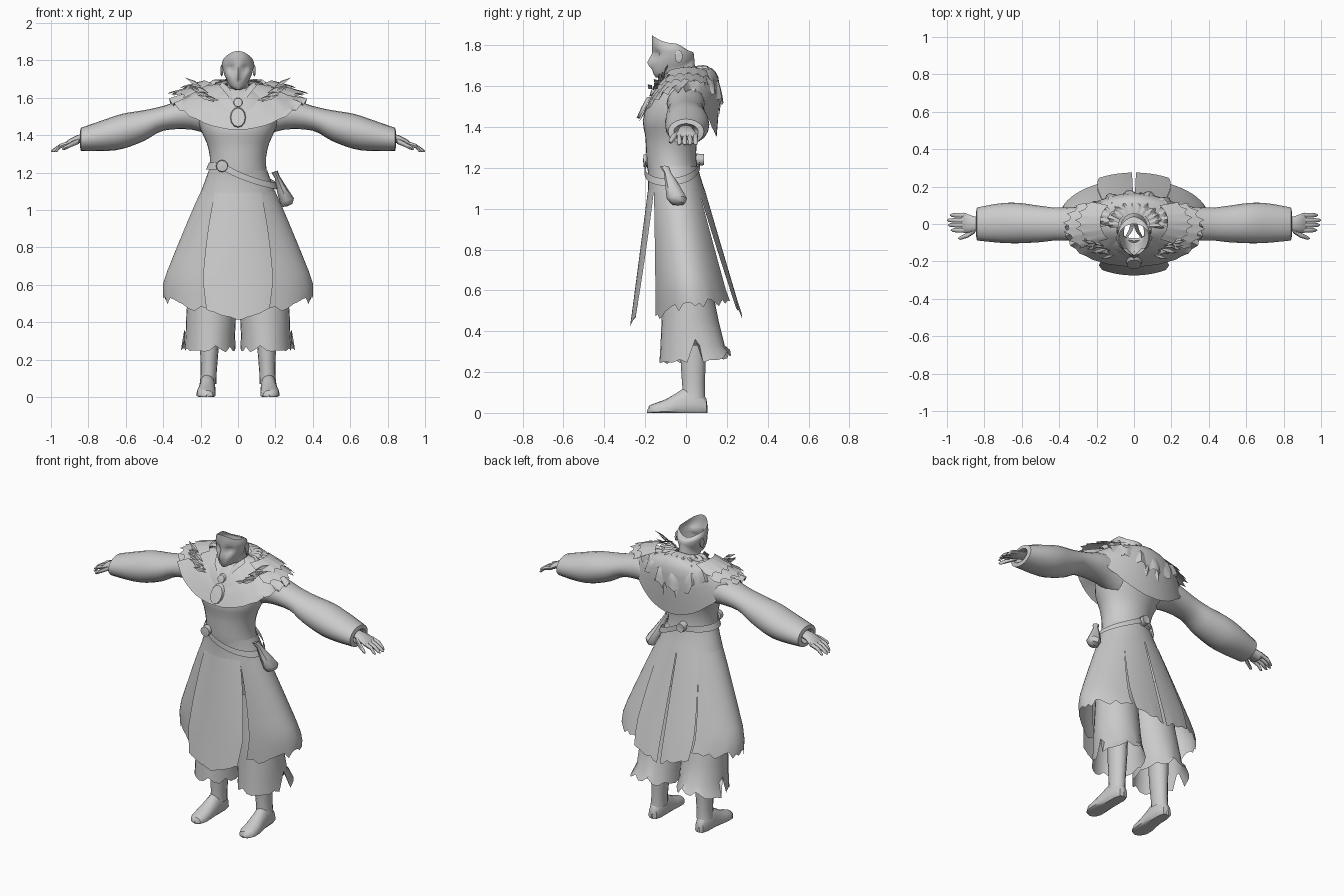
import bpy, bmesh, math, random
from mathutils import Vector

if "Cube" in bpy.data.objects:
    bpy.data.objects.remove(bpy.data.objects["Cube"])
random.seed(4)
rad = math.radians

grey = bpy.data.materials.new("cloth_grey")
grey.diffuse_color = (0.6, 0.6, 0.6, 1)
grey.use_nodes = True
grey.node_tree.nodes["Principled BSDF"].inputs["Base Color"].default_value = grey.diffuse_color


def smooth(rows, n):
    """Catmull-Rom interpolation between control rows."""
    if n < 2:
        return rows
    out = []
    for i in range(len(rows) - 1):
        r = [rows[max(i - 1, 0)], rows[i], rows[i + 1], rows[min(i + 2, len(rows) - 1)]]
        for k in range(n):
            t = k / n
            out.append([0.5 * (2 * b + (c - a) * t + (2 * a - 5 * b + 4 * c - d) * t * t
                               + (3 * b - a - 3 * c + d) * t ** 3) for a, b, c, d in zip(*r)])
    return out + [rows[-1]]


def loft(name, grids, closed=True, mirror=False, n=1):
    """Skin one or more grids of points into a single object."""
    bm = bmesh.new()
    for rows in grids:
        rows = smooth(rows, n)
        for s in ((1, -1) if mirror else (1,)):
            vs = [[bm.verts.new((p.x * s, p.y, p.z)) for p in r] for r in rows]
            m = len(rows[0])
            for a, b in zip(vs, vs[1:]):
                for j in range(m if closed else m - 1):
                    k = (j + 1) % m
                    bm.faces.new((a[j], a[k], b[k], b[j]))
    bmesh.ops.recalc_face_normals(bm, faces=bm.faces)
    me = bpy.data.meshes.new(name)
    bm.to_mesh(me)
    bm.free()
    me.materials.append(grey)
    ob = bpy.data.objects.new(name, me)
    bpy.context.collection.objects.link(ob)
    return ob


def oval(a, w, yf, yb, zf, zs, zb, yc=None, xc=0):
    """Point on an oval; angle 0 is the front, 90 degrees is +x."""
    yc = (yf + yb) / 2 if yc is None else yc
    c = math.cos(a)
    ye, ze = (yf, zf) if c > 0 else (yb, zb)
    return Vector((xc + w * math.sin(a), yc + abs(c) * (ye - yc), zs + c * c * (ze - zs)))


def ring(args, n=32, a0=0.0, a1=360.0, **kw):
    cnt = n if a1 - a0 >= 360 else n + 1
    return [oval(rad(a0 + (a1 - a0) * i / n), *args, **kw) for i in range(cnt)]


def flat(z, w, yf, yb):
    return (w, yf, yb, z, z, z)


def tube(secs, n=16):
    """Rings across x from (x, y, z, ry, rz)."""
    return [[Vector((x, y + ry * math.cos(2 * math.pi * i / n), z + rz * math.sin(2 * math.pi * i / n)))
             for i in range(n)] for x, y, z, ry, rz in secs]


# Head: open-topped shell with neck, pulled-out nose and pressed-in eye sockets
head = [(.08, -.09, .06, 1.58, 1.60, 1.62), (.062, -.075, .045, 1.62, 1.65, 1.69),
        (.056, -.085, .042, 1.64, 1.67, 1.72), (.056, -.148, .04, 1.643, 1.685, 1.74),
        (.068, -.165, .04, 1.68, 1.71, 1.75), (.077, -.165, .038, 1.715, 1.735, 1.757),
        (.083, -.157, .035, 1.755, 1.76, 1.765), (.086, -.166, .025, 1.79, 1.785, 1.77),
        (.077, -.167, 0, 1.85, 1.81, 1.775)]
rows = [ring(r, yc=-.06) for r in head]
rows[5][0].y = -.19
rows[6][0].y = -.168
for j in (2, 3, 30, 29):
    rows[6][j].y += .013
loft("head", [rows], n=2)
ears = [[Vector((.08 + .014 * u, -.035 + .02 * f * math.cos(t), 1.745 + .032 * f * math.sin(t)))
         for t in [i * math.pi / 4 for i in range(8)]] for u, f in ((0, .7), (.7, 1), (1, .5), (.8, .02))]
loft("ears", [ears], mirror=True)

# Torso
torso = [flat(1.15, .17, -.18, .07), flat(1.2, .155, -.19, .055), flat(1.28, .15, -.195, .05),
         flat(1.36, .168, -.2, .06), flat(1.43, .2, -.212, .09), flat(1.52, .22, -.185, .11),
         flat(1.6, .19, -.14, .1), flat(1.65, .09, -.09, .07)]
loft("torso", [[ring(r) for r in torso]], n=2)

# Sleeves with an inward-turned cuff
sleeve = [(.14, 0, 1.48, .085, .085), (.25, 0, 1.515, .095, .085), (.4, 0, 1.49, .087, .066),
          (.5, 0, 1.452, .097, .082), (.62, .005, 1.42, .108, .094), (.72, .005, 1.398, .105, .083),
          (.84, 0, 1.377, .088, .062)]
loft("sleeves", [tube(sleeve, 20)], mirror=True, n=3)
loft("cuff_linings", [tube([(.84, 0, 1.377, .088, .062), (.845, 0, 1.377, .06, .04),
                            (.8, 0, 1.38, .04, .02)], 20)], mirror=True)

# Hands
hand = [tube([(.8, 0, 1.39, .035, .022), (.86, 0, 1.378, .042, .022), (.91, .006, 1.355, .055, .019),
              (.925, .006, 1.348, .04, .005)], 12)]
for y, end in ((.047, .985), (.02, 1.0), (-.006, .995), (-.033, .98)):
    hand.append(tube([(.9, y, 1.358, .012, .013), (.95, y, 1.342, .012, .012),
                      (end - .012, y, 1.319, .01, .01), (end, y, 1.312, .002, .003)], 8))
hand.append(tube([(.85, -.03, 1.37, .018, .016), (.89, -.06, 1.352, .014, .014),
                  (.93, -.075, 1.33, .01, .011), (.94, -.077, 1.325, .002, .002)], 8))
loft("hands", hand, mirror=True)

# Skirt: waist yoke, then separate flared panels with ragged hems
loft("skirt_yoke", [[ring(r) for r in (flat(1.21, .157, -.19, .058), flat(1.16, .175, -.185, .07),
                                       flat(1.08, .205, -.187, .095))]], n=2)


def panel(name, top, bottom, yf, yb, hem, jag, mirror=False, cols=16):
    grid = []
    for i in range(9):
        t = i / 8
        row = []
        for j in range(cols + 1):
            u = j / cols
            a = rad((top[0] + (top[1] - top[0]) * u) * (1 - t) + (bottom[0] + (bottom[1] - bottom[0]) * u) * t)
            x = hem[0] + (hem[1] - hem[0]) * min(2 * u, 1) + (hem[2] - hem[1]) * max(2 * u - 1, 0)
            z = 1.1 + (x - 1.1) * t
            w = .198 + .202 * min(1, (1.1 - z) / .48) ** .95
            p = oval(a, w, -.185 + (yf + .185) * t, .09 + (yb - .09) * t, z, z, z, yc=-.047 + .077 * t)
            if i == 8:
                p.z += jag * random.uniform(-1, 1)
            row.append(p)
        grid.append(row)
    return loft(name, [grid], closed=False, mirror=mirror)


panel("front_panel", (-38, 38), (-25, 25), -.275, .2, (.47, .41, .47), .004)
panel("side_panels", (37, 142), (24, 152), -.165, .24, (.46, .54, .53), .025, True, 22)
panel("back_panels", (141, 179.5), (152, 178.5), -.2, .275, (.51, .49, .47), .014, True, 8)

# Wide trousers with ragged hems and an outer slit
legs = [(.125, .125, -.1, .1, .85), (.135, .128, -.115, .13, .6), (.143, .133, -.12, .16, .45),
        (.148, .132, -.125, .19, .33)]
rows = [ring(flat(z, w, yf, yb), 28, xc=xc) for xc, w, yf, yb, z in legs]
hem = ring((.137, -.13, .22, .245, .25, .28), 28, xc=.15)
for j, p in enumerate(hem):
    p.z += random.uniform(-.008, .012) + (.02 if j > 10 and j % 3 == 0 else 0)
    if 7 < j < 12:
        p.x += .022
hem[7].z += .11
rows.append(hem)
loft("trousers", [rows], mirror=True)

# Shins and feet
shin = [(.15, .058, -.025, .1, .5), (.153, .05, -.027, .097, .27), (.157, .043, -.018, .092, .13),
        (.16, .045, -.02, .095, .07)]
loft("shins", [[ring(flat(z, w, yf, yb), 16, xc=x) for x, w, yf, yb, z in shin]], mirror=True, n=2)
foot = [(.105, .162, .004, .03), (.1, .162, .03, .07), (.06, .162, .045, .12), (0, .163, .046, .128),
        (-.05, .166, .05, .095), (-.1, .17, .055, .066), (-.15, .17, .053, .048), (-.18, .168, .036, .036),
        (-.19, .167, .004, .012)]
rows = []
for y, xc, w, h in foot:
    rows.append([Vector((xc + w * math.cos(t) * (1 if math.sin(t) < 0 else .92), y,
                         max(0, h * (.35 + .65 * math.sin(t)))))
                 for t in [i * math.pi / 8 for i in range(16)]])
loft("feet", [rows], mirror=True)

# Mantle: draped shoulder cape, pointed at front and back, over a shorter layer
cape = [(.07, -.085, .055, 1.64, 1.675, 1.70), (.17, -.125, .13, 1.59, 1.665, 1.685),
        (.27, -.178, .165, 1.53, 1.625, 1.6), (.36, -.228, .15, 1.43, 1.565, 1.35)]
rows = [ring(r, 48) for r in cape]
for j in range(48):
    side = abs(math.sin(j * math.pi / 24))
    rows[2][j] += Vector((0, 0, .008 * math.sin(j * 2.1) * side))
    if j % 2:
        rows[3][j] *= 1 + .035 * side ** 2
        rows[3][j].z -= .02 * side
loft("mantle", [rows], n=3)
layers = []
for k in range(2):
    w, z = .32 - .06 * k, 1.628 + .03 * k
    for a0 in (50, 230):
        r0 = ring((w - .08, -.15 + .02 * k, .15, z, z + .035, z), 16, a0, a0 + 80)
        r1 = ring((w + .03, -.2 + .03 * k, .18, z - .05, z + .006, z - .05), 16, a0, a0 + 80)
        for p in r1[1::3]:
            p.x *= 1.09
            p.z -= .012
        layers.append([r0, r1])
loft("mantle_folds", layers, closed=False, n=2)

# Ruffled fur collar around the back
tiers = []
for k in range(3):
    r = [(.08 + .045 * k, -.06, .06 + .03 * k, 1.65, 1.69 - .015 * k, 1.70 - .03 * k),
         (.13 + .05 * k, -.09, .11 + .025 * k, 1.64, 1.69 - .015 * k, 1.69 - .04 * k),
         (.155 + .05 * k, -.11, .128 + .022 * k, 1.6, 1.655 - .01 * k, 1.64 - .06 * k)]
    rows = [ring(q, 44, 72, 288) for q in r]
    for i, row in enumerate(rows):
        for j, p in enumerate(row):
            f = 1 + .035 * i * math.sin(j * 1.25 + k * 2)
            p.x, p.y = p.x * f, p.y * f
            p.z += .009 * i * math.sin(j * 1.7 + k) + (random.uniform(-.02, .006) if i == 2 else 0)
    tiers.append(rows)
loft("fur_collar", tiers, closed=False, n=2)


# Pointed tufts on the shoulders and down the back
def leaf(base, tip, width, up):
    d = tip - base
    s = d.cross(up).normalized() * width
    m = base + d * .45
    return [[base, base + up * .003, base], [m - s, m + up * width * .6, m + s], [tip, tip, tip]]


tufts = []
for i in range(13):
    u = i / 12
    b = Vector((.11 + .1 * u, -.165 + .07 * u, 1.575 + .075 * u)) + Vector([random.uniform(-.012, .012) for _ in "xyz"])
    d = Vector((.085, random.uniform(-.03, .03), random.uniform(.02, .055))) * random.uniform(.7, 1.05)
    tufts.append(leaf(b, b + d, .013, Vector((0, -.7, .7))))
for i in range(6):
    b = Vector((.03 + .035 * i, .155 - .012 * i, 1.56 + .01 * i))
    tufts.append(leaf(b, b + Vector((.015, .008, -.07 - .03 * random.random())), .02, Vector((0, 1, .2))))
loft("tufts", tufts, closed=False, mirror=True)

# Neckline lapels and pendant
loft("lapels", [[[Vector((.085, -.06, 1.685)), Vector((.055, -.1, 1.66)), Vector((.004, -.125, 1.59))],
                 [Vector((.1, -.07, 1.665)), Vector((.075, -.125, 1.635)), Vector((.012, -.165, 1.555))]]],
     closed=False, mirror=True)


def plate(cx, cz, y0, y1, rx, rz, lean=0.0, n=12):
    return [[Vector((cx + rx * f * math.sin(t), y + lean * (cz - (cz + rz * math.cos(t))) * f * -1, cz + rz * f * math.cos(t)))
             for t in [2 * math.pi * i / n for i in range(n)]]
            for y, f in ((y0, 1), (y1, .9), (y1 - .002, .01))]


loft("pendant", [plate(0, 1.495, -.2, -.217, .042, .055, .5), plate(0, 1.575, -.155, -.17, .025, .025, .4)])

# Belt sagging from the buckle to the pouch, and its round studs
band = [[], []]
for i in range(48):
    a = -180 + 7.5 * i
    z = 1.235 - (.105 * math.sin(math.pi * (a + 30) / 210) if a > -30 else 0)
    for k, dz in enumerate((.018, -.018)):
        w = .163 + (1.235 - z - dz) * .42
        band[k].append(oval(rad(a), w, -.203, .068 + (1.235 - z) * .2, z + dz, z + dz, z + dz))
loft("belt", [band])
loft("belt_studs", [plate(-.085, 1.235, -.175, -.208, .033, .033), plate(-.02, 1.24, .05, .088, .03, .03)])

# Pouch hanging at the hip
pouch = [(.195, -.105, 1.205, .022), (.21, -.09, 1.175, .018), (.235, -.065, 1.11, .036),
         (.262, -.045, 1.05, .05), (.265, -.04, 1.025, .035), (.265, -.04, 1.02, .002)]
loft("pouch", [[[Vector((x + .75 * r * math.cos(t), y + r * math.sin(t), z + .25 * r * math.cos(t)))
                 for t in [i * math.pi / 4 for i in range(8)]] for x, y, z, r in pouch]])

# Smooth shading with sharp creases kept
bpy.ops.object.select_all(action='SELECT')
bpy.context.view_layer.objects.active = bpy.data.objects["head"]
bpy.ops.object.shade_smooth_by_angle(angle=rad(45))
